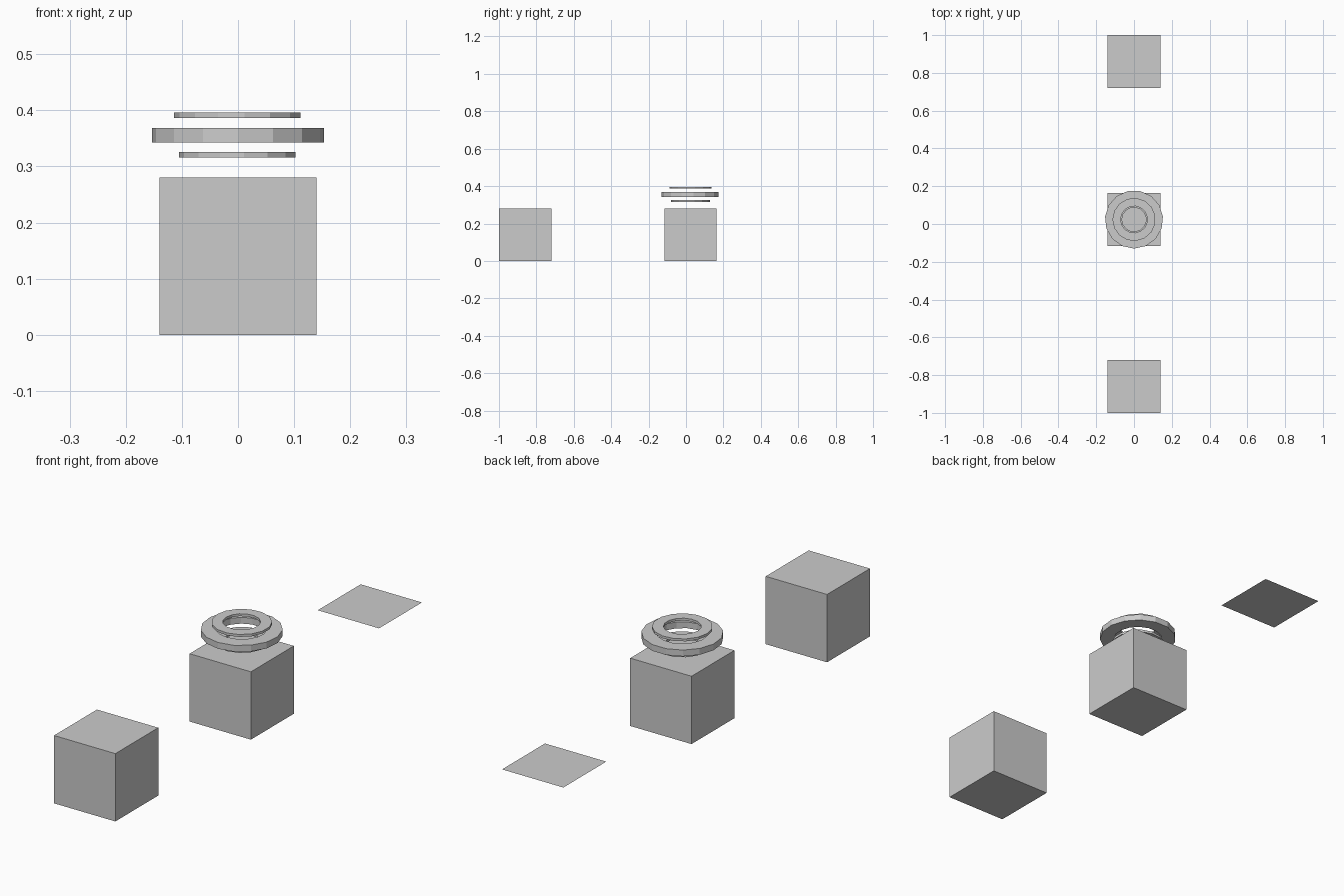
import bpy, bmesh
from math import sin, cos, pi, radians

if "Cube" in bpy.data.objects:
    bpy.data.objects.remove(bpy.data.objects["Cube"])

SIDE = 0.28      # edge of the cubes and the flat panel
MID_Y = 0.024    # depth position of the centre stack


def finish(name, bm, location):
    mesh = bpy.data.meshes.new(name)
    bm.normal_update()
    bm.to_mesh(mesh)
    bm.free()
    obj = bpy.data.objects.new(name, mesh)
    obj.location = location
    bpy.context.collection.objects.link(obj)
    return obj


def cube(name, y):
    bm = bmesh.new()
    bmesh.ops.create_cube(bm, size=SIDE)
    return finish(name, bm, (0, y, SIDE / 2))


def ring(name, outer, inner, z0, z1, start, sides=15):
    # Rectangular section swept round a low-poly circle
    bm = bmesh.new()
    section = [(outer, z0), (outer, z1), (inner, z1), (inner, z0)]
    loops = []
    for i in range(sides):
        a = radians(start) + 2 * pi * i / sides
        loops.append([bm.verts.new((r * cos(a), r * sin(a), z)) for r, z in section])
    for i in range(sides):
        p, q = loops[i], loops[(i + 1) % sides]
        for j in range(4):
            k = (j + 1) % 4
            bm.faces.new((p[j], q[j], q[k], p[k]))
    return finish(name, bm, (0, MID_Y, 0))


# Cubes
cube("front_cube", -1 + SIDE / 2)
cube("centre_cube", MID_Y)

# Flat panel at the back, floating at cube mid-height
bm = bmesh.new()
bmesh.ops.create_grid(bm, x_segments=1, y_segments=1, size=SIDE / 2)
finish("back_panel", bm, (0, 1 - SIDE / 2, SIDE / 2))

# Stack of floating rings above the centre cube
ring("lower_ring", 0.105, 0.064, 0.316, 0.326, 180)
ring("middle_ring", 0.154, 0.097, 0.343, 0.369, -90)
ring("upper_ring", 0.114, 0.071, 0.386, 0.396, 180)
